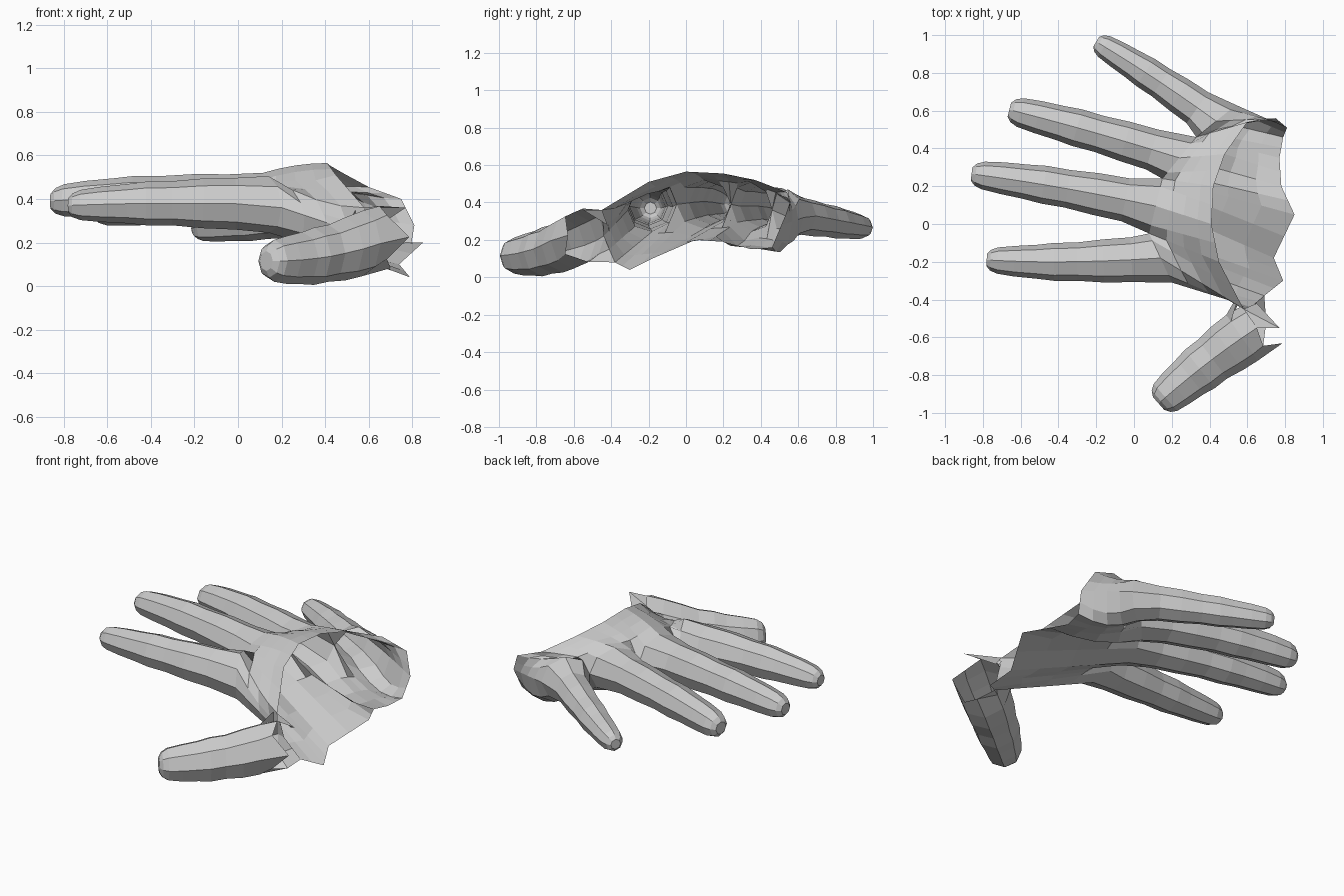
import bpy, bmesh
from math import cos, sin, pi
from mathutils import Vector as V

if "Cube" in bpy.data.objects:
    bpy.data.objects.remove(bpy.data.objects["Cube"])

SIDES = 8
# Finger thickness along its length: (fraction from tip, scale)
PROFILE = [(0, .5), (.025, .82), (.07, 1), (.18, 1.06), (.32, 1.06), (.42, 1.1),
           (.55, 1.02), (.7, 1.05), (.85, 1.05)]


def finger_rings(bm, tip, mid, base, r0, r1, last=True, flat=1.0):
    """Rings of vertices along a bent path from tip towards base."""
    tip, mid, base = V(tip), V(mid), V(base)
    ctrl = mid * 2 - (tip + base) / 2
    rings = []
    for t, s in PROFILE + ([(1, 1)] if last else []):
        c = tip * (1 - t) ** 2 + ctrl * 2 * t * (1 - t) + base * t * t
        d = (ctrl - tip) * (1 - t) + (base - ctrl) * t
        n = V((-d.y, d.x, 0)).normalized()
        r = (r0 + (r1 - r0) * min(1, t * 1.3)) * s
        rings.append([bm.verts.new(c - n * r * cos(a) + V((0, 0, r * flat * sin(a))))
                      for a in (2 * pi * k / SIDES for k in range(SIDES))])
    return rings


def skin(bm, rings, closed=True):
    for a, b in zip(rings, rings[1:]):
        m = len(a)
        for k in range(m if closed else m - 1):
            j = (k + 1) % m
            bm.faces.new((a[k], a[j], b[j], b[k]))


def finish(bm, name):
    bmesh.ops.remove_doubles(bm, verts=bm.verts, dist=0.0005)
    bmesh.ops.recalc_face_normals(bm, faces=bm.faces)
    me = bpy.data.meshes.new(name)
    bm.to_mesh(me)
    bm.free()
    ob = bpy.data.objects.new(name, me)
    bpy.context.collection.objects.link(ob)
    return ob


def spread(keys):
    """Insert a midpoint between every pair of key points."""
    keys = [V(k) for k in keys]
    out = [keys[0]]
    for a, b in zip(keys, keys[1:]):
        out += [(a + b) / 2, b]
    return out


# Finger roots: the web points between fingers, index side to little side
WEBS = [V(p) for p in ((.2, -.31, .36), (.08, -.05, .39), (.15, .24, .39),
                       (.33, .46, .36), (.54, .63, .32))]
# Fingers: tip, middle, tip radius, root radius
FINGERS = [((-.78, -.19, .37), (-.35, -.2, .38), .065, .113),
           ((-.86, .265, .39), (-.4, .195, .405), .07, .11),
           ((-.66, .605, .35), (-.23, .49, .38), .075, .105),
           ((-.2, .965, .265), (.11, .77, .3), .06, .095)]

# Fingers and palm in one open shell
bm = bmesh.new()
top, bottom = [], []
for i, (tip, mid, r0, r1) in enumerate(FINGERS):
    a, b = WEBS[i], WEBS[i + 1]
    c = (a + b) / 2
    rings = finger_rings(bm, tip, mid, c, r0, r1, last=False)
    root = [bm.verts.new(c + (a - c) * cos(q) + V((0, 0, .13 * sin(q))))
            for q in (2 * pi * k / SIDES for k in range(SIDES))]
    skin(bm, rings + [root])
    bm.faces.new(rings[0])
    pts = [v.co.copy() for v in root]
    lower = [pts[k] for k in (0, 7, 6, 5, 4)]
    top += pts[:5] if i == 0 else pts[1:5]
    bottom += lower if i == 0 else lower[1:]

# Wrist opening: edge of the back of the hand, and edge of the palm
back_edge = spread([(.62, -.44, .22), (.58, -.45, .36), (.45, -.2, .51), (.41, 0, .565),
                    (.42, .2, .555), (.48, .37, .52), (.6, .54, .455), (.75, .56, .4),
                    (.81, .51, .28)])
palm_edge = spread([(.62, -.44, .22), (.69, -.38, .08), (.79, -.3, .04), (.74, -.18, .1),
                    (.85, .05, .2), (.78, .2, .19), (.77, .35, .15), (.79, .46, .16),
                    (.81, .51, .28)])

for start, end, side in ((top, back_edge, 1), (bottom, palm_edge, -1)):
    rows = []
    for t in (0, .25, .5, .75, 1):
        row = [p.lerp(q, t) for p, q in zip(start, end)]
        for k in range(1, len(row) - 1):
            if side > 0:
                row[k].z = start[k].z + (end[k].z - start[k].z) * (1 - (1 - t) ** 2)
            elif k > 9:
                row[k].z -= .05 * sin(pi * t)
        # fill the valleys between knuckles
        if 0 < t < 1:
            for k in (4, 8, 12):
                row[k].z = (row[k - 1].z + row[k + 1].z) / 2
        rows.append([bm.verts.new(v) for v in row])
    skin(bm, rows, closed=False)
finish(bm, "hand")

# Thumb: open, ragged at its outer root
bm = bmesh.new()
rings = finger_rings(bm, (.13, -.95, .115), (.39, -.735, .145), (.65, -.55, .225),
                     .09, .14, flat=1.02)
for k, off in ((0, .06), (1, -.02), (7, -.02), (6, .05)):
    rings[-1][k].co += V((off, off * .6, 0))
skin(bm, rings)
bm.faces.new(rings[0])
near = [rings[-1][k] for k in (2, 3, 4, 5, 6)]

# Web joining thumb root to the side of the palm
palm_side = [bm.verts.new(c) for c in ((.58, -.45, .36), (.6, -.445, .3), (.62, -.44, .22),
                                       (.655, -.41, .15), (.69, -.38, .08))]
skin(bm, [near, palm_side], closed=False)
front = [rings[-2][k] for k in (3, 4, 5)]
index_side = [bm.verts.new(c) for c in ((.54, -.43, .35), (.53, -.41, .25), (.56, -.4, .15))]
skin(bm, [front, index_side], closed=False)
# Ragged flap at the wrist corner
flap = [bm.verts.new(c) for c in ((.58, -.45, .36), (.65, -.42, .28), (.77, -.55, .36))]
bm.faces.new(flap)
bm.faces.new((flap[0], flap[2], near[0]))
finish(bm, "thumb")
